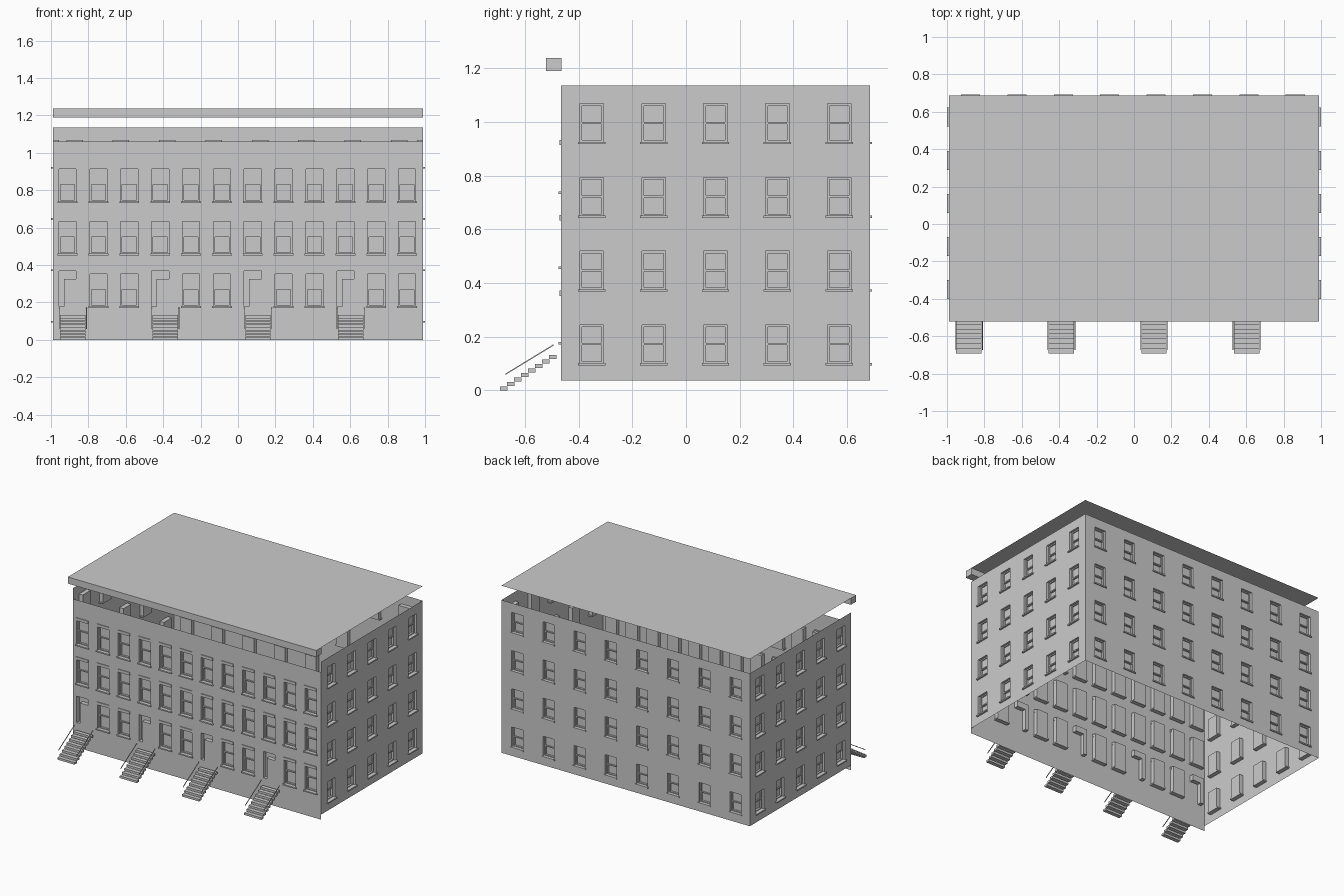
import bpy, bmesh
from mathutils import Vector

if "Cube" in bpy.data.objects:
    bpy.data.objects.remove(bpy.data.objects["Cube"])

stone = bpy.data.materials.new("plain grey")
stone.use_nodes = True
GREY = (0.6, 0.6, 0.6, 1)
stone.diffuse_color = GREY
stone.node_tree.nodes["Principled BSDF"].inputs["Base Color"].default_value = GREY

HALF_X, FRONT, BACK = 0.988, -0.466, 0.686
BASE, TOP, FRONT_TOP, ROOF = 0.037, 1.135, 1.06, 1.238
RECESS = 0.03

# Each side maps (along, height, depth inward) to the world
SIDES = {
    "front": (lambda u, z, d: Vector((u, FRONT + d, z)), Vector((0, -1, 0))),
    "back": (lambda u, z, d: Vector((u, BACK - d, z)), Vector((0, 1, 0))),
    "left": (lambda u, z, d: Vector((HALF_X - d, u, z)), Vector((1, 0, 0))),
    "right": (lambda u, z, d: Vector((d - HALF_X, u, z)), Vector((-1, 0, 0))),
}


def finish(name, bm):
    mesh = bpy.data.meshes.new(name)
    bm.to_mesh(mesh)
    bm.free()
    mesh.materials.append(stone)
    obj = bpy.data.objects.new(name, mesh)
    bpy.context.collection.objects.link(obj)
    return obj


def add_box(bm, a, b):
    verts = bmesh.ops.create_cube(bm, size=1)["verts"]
    mid, size = (a + b) / 2, b - a
    for v in verts:
        v.co = mid + Vector(v.co[i] * abs(size[i]) for i in range(3))


def boxes(name, pairs):
    bm = bmesh.new()
    for a, b in pairs:
        add_box(bm, Vector(a), Vector(b))
    return finish(name, bm)


def build_wall(side, u_range, z_range, holes):
    """Thin wall whose rectangular holes become closed recesses."""
    place, outward = SIDES[side]
    us = sorted({round(v, 4) for v in u_range} | {round(v, 4) for h in holes for v in h[:2]})
    zs = sorted({round(v, 4) for v in z_range} | {round(v, 4) for h in holes for v in h[2:]})

    def is_open(i, j):
        if not (0 <= i < len(us) - 1 and 0 <= j < len(zs) - 1):
            return False
        u, z = (us[i] + us[i + 1]) / 2, (zs[j] + zs[j + 1]) / 2
        return any(h[0] < u < h[1] and h[2] < z < h[3] for h in holes)

    bm = bmesh.new()

    def quad(*points):
        return bm.faces.new([bm.verts.new(place(*p)) for p in points])

    for i in range(len(us) - 1):
        for j in range(len(zs) - 1):
            u0, u1, z0, z1 = us[i], us[i + 1], zs[j], zs[j + 1]
            here = is_open(i, j)
            d = RECESS if here else 0
            quad((u0, z0, d), (u1, z0, d), (u1, z1, d), (u0, z1, d))
            # reveals where open meets solid
            if here != is_open(i + 1, j):
                quad((u1, z0, 0), (u1, z1, 0), (u1, z1, RECESS), (u1, z0, RECESS))
            if here != is_open(i, j + 1):
                quad((u0, z1, 0), (u1, z1, 0), (u1, z1, RECESS), (u0, z1, RECESS))
    bmesh.ops.remove_doubles(bm, verts=bm.verts, dist=0.0001)
    bmesh.ops.recalc_face_normals(bm, faces=bm.faces)
    bm.faces.ensure_lookup_table()
    if bm.faces[0].normal.dot(outward) < 0:
        bmesh.ops.reverse_faces(bm, faces=bm.faces)
    finish(side + "_wall", bm)


def build_trim(side, windows, sill_out, lintels):
    """Sash frames, sills and optional lintels for one side."""
    place, _ = SIDES[side]

    def block(u0, u1, z0, z1, d0, d1):
        return place(u0, z0, d0), place(u1, z1, d1)

    sashes, sills, heads = [], [], []
    bar = 0.008
    for u0, u1, z0, z1 in windows:
        mid = (z0 + z1) / 2
        near, far = RECESS - 0.014, RECESS
        sashes += [
            block(u0, u0 + bar, z0, z1, near, far),
            block(u1 - bar, u1, z0, z1, near, far),
            block(u0, u1, z0, z0 + bar, near, far),
            block(u0, u1, z1 - bar, z1, near, far),
            block(u0, u1, mid - bar / 2, mid + bar / 2, near, far),
            # upper sash sits in front of the lower one
            block(u0, u1, mid, z1, RECESS - 0.007, far),
        ]
        sills.append(block(u0 - 0.007, u1 + 0.007, z0 - 0.007, z0 + 0.002, -sill_out, RECESS))
        heads.append(block(u0 - 0.002, u1 + 0.002, z1 - 0.016, z1 + 0.004, -0.005, 0.01))
    boxes(side + "_sashes", sashes)
    boxes(side + "_sills", sills)
    if lintels:
        boxes(side + "_lintels", heads)


# Front: three storeys, with an entrance in every third bay of the lowest
windows, doorways = [], []
for col in range(12):
    c = -0.911 + 0.165 * col
    for row in range(3):
        z0 = 0.178 + 0.2805 * row
        z1 = z0 + 0.19
        if row == 0 and col % 3 == 0:
            doorways.append((c - 0.046, c - 0.019, z0, z1))          # sidelight
            doorways.append((c - 0.019, c + 0.046, z1 - 0.042, z1))  # transom
        else:
            windows.append((c - 0.046, c + 0.046, z0, z1))
build_wall("front", (-HALF_X, HALF_X), (0, FRONT_TOP), windows + doorways)
build_trim("front", windows, 0.009, True)


# Back and ends: four storeys of evenly spaced windows
def window_grid(first, pitch, count):
    return [(first + pitch * i - 0.044, first + pitch * i + 0.044,
             0.1 + 0.2745 * row, 0.244 + 0.2745 * row)
            for i in range(count) for row in range(4)]


for side, span, grid, out in (
    ("back", (-HALF_X, HALF_X), window_grid(-0.874, 0.248, 8), 0.007),
    ("left", (FRONT, BACK), window_grid(-0.351, 0.2305, 5), 0.012),
    ("right", (FRONT, BACK), window_grid(-0.351, 0.2305, 5), 0.012),
):
    build_wall(side, span, (BASE, TOP), grid)
    build_trim(side, grid, out, False)

# Flat roof sheet and the cornice along its front edge
bm = bmesh.new()
bm.faces.new([bm.verts.new((x, y, ROOF)) for x, y in (
    (-HALF_X, -0.521), (HALF_X, -0.521), (HALF_X, BACK), (-HALF_X, BACK))])
finish("roof", bm)
boxes("cornice", [((-HALF_X, -0.521, 1.19), (HALF_X, -0.463, ROOF - 0.0005))])

# Entrance stairs with sloping handrails
treads = []
rail_bm = bmesh.new()
for flight in range(4):
    c = -0.883 + 0.495 * flight
    for step in range(8):
        y, z = -0.693 + 0.026 * step, 0.0168 * step
        treads.append(((c - 0.068, y, z), (c + 0.068, y + 0.028, z + 0.015)))
    for s in (-1, 1):
        x = c + s * 0.073
        start = len(rail_bm.verts)
        add_box(rail_bm, Vector((x - 0.002, -0.673, 0)), Vector((x + 0.002, -0.493, 0.005)))
        rail_bm.verts.ensure_lookup_table()
        for v in rail_bm.verts[start:]:
            v.co.z += 0.057 + (v.co.y + 0.673) * 0.61
boxes("stair_treads", treads)
finish("stair_handrails", rail_bm)
